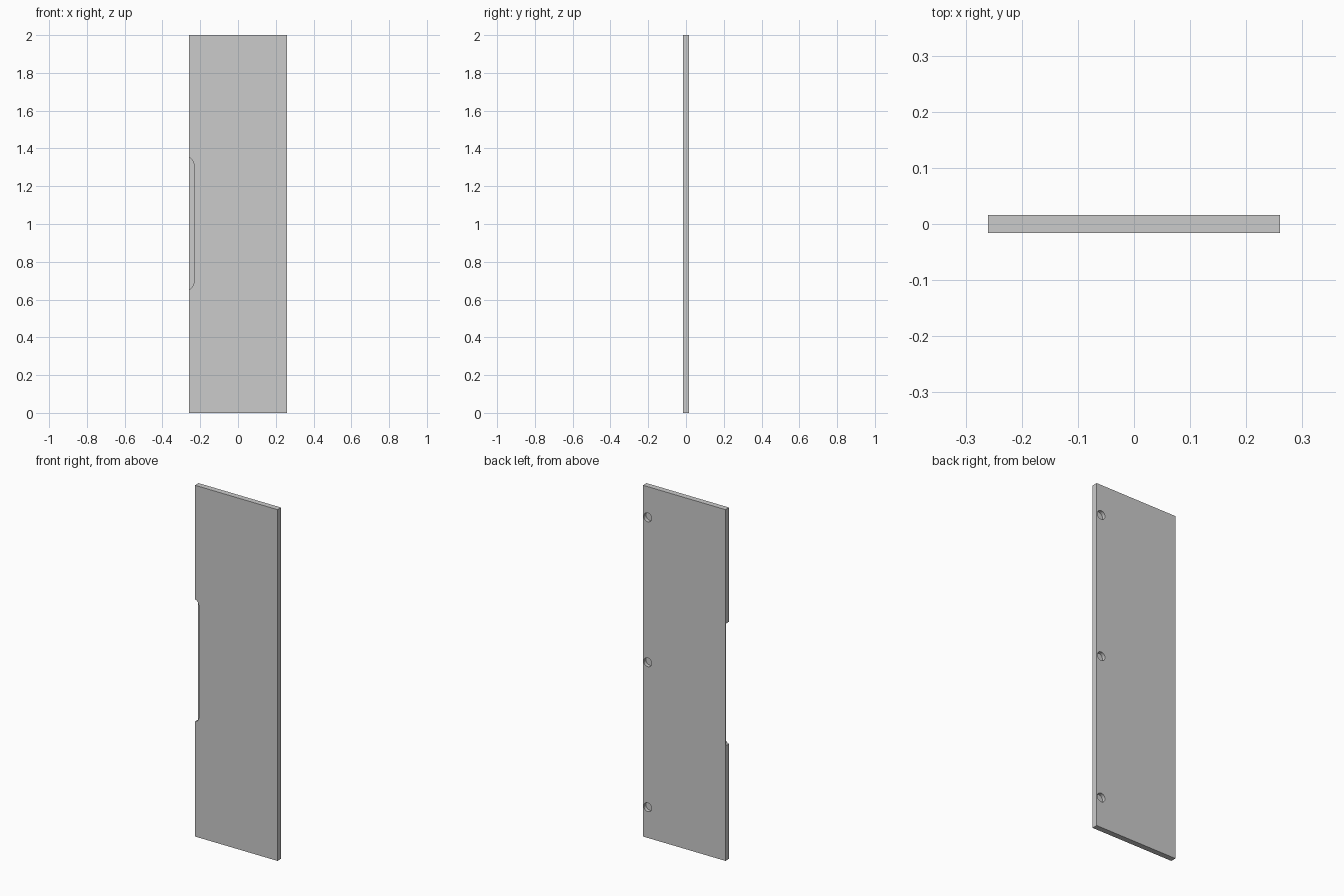
import bpy, bmesh, math
from mathutils import Matrix

if "Cube" in bpy.data.objects:
    bpy.data.objects.remove(bpy.data.objects["Cube"])

W, T, H = 0.26, 0.016, 2.0


def make_object(name, bm):
    bmesh.ops.recalc_face_normals(bm, faces=bm.faces)
    mesh = bpy.data.meshes.new(name)
    bm.to_mesh(mesh)
    bm.free()
    obj = bpy.data.objects.new(name, mesh)
    bpy.context.collection.objects.link(obj)
    return obj


def cut(target, name, bm):
    cutter = make_object(name, bm)
    cutter.hide_render = True
    cutter.hide_set(True)
    mod = target.modifiers.new(name, 'BOOLEAN')
    mod.operation = 'DIFFERENCE'
    mod.solver = 'EXACT'
    mod.object = cutter
    bpy.context.view_layer.objects.active = target
    bpy.ops.object.modifier_apply(modifier=name)
    bpy.data.objects.remove(cutter)


# Door panel
bm = bmesh.new()
bmesh.ops.create_cube(bm, size=1, matrix=Matrix.Translation((0, 0, H / 2))
                      @ Matrix.Diagonal((2 * W, 2 * T, H, 1)))
panel = make_object("door_panel", bm)

# Finger grip: recess in the front left edge, with rounded ends
bm = bmesh.new()
x_in, z0, z1, rx, rz, n = -0.232, 0.655, 1.35, 0.028, 0.05, 8
arc = [(x_in - rx + rx * math.sin(a), z1 - rz + rz * math.cos(a))
       for a in (math.pi / 2 * i / n for i in range(n + 1))]
outline = [(-W - 0.05, z0), (-W - 0.05, z1)] + arc
outline += [(x, z0 + z1 - z) for x, z in reversed(arc)]
face = bm.faces.new([bm.verts.new((x, -T - 0.05, z)) for x, z in outline])
ext = bmesh.ops.extrude_face_region(bm, geom=[face])
bmesh.ops.translate(bm, vec=(0, 0.05 + 0.026, 0),
                    verts=[v for v in ext['geom'] if isinstance(v, bmesh.types.BMVert)])
cut(panel, "grip_cutter", bm)

# Three blind hinge cups in the back, near the right edge
bm = bmesh.new()
for z in (0.175, 1.0, 1.825):
    bmesh.ops.create_cone(bm, cap_ends=True, segments=32, radius1=0.025, radius2=0.025,
                          depth=0.04, matrix=Matrix.Translation((0.23, T, z))
                          @ Matrix.Rotation(math.pi / 2, 4, 'X'))
cut(panel, "hinge_cup_cutter", bm)

# Smooth the curved walls only
panel.select_set(True)
bpy.context.view_layer.objects.active = panel
bpy.ops.object.shade_smooth_by_angle(angle=math.radians(30))
